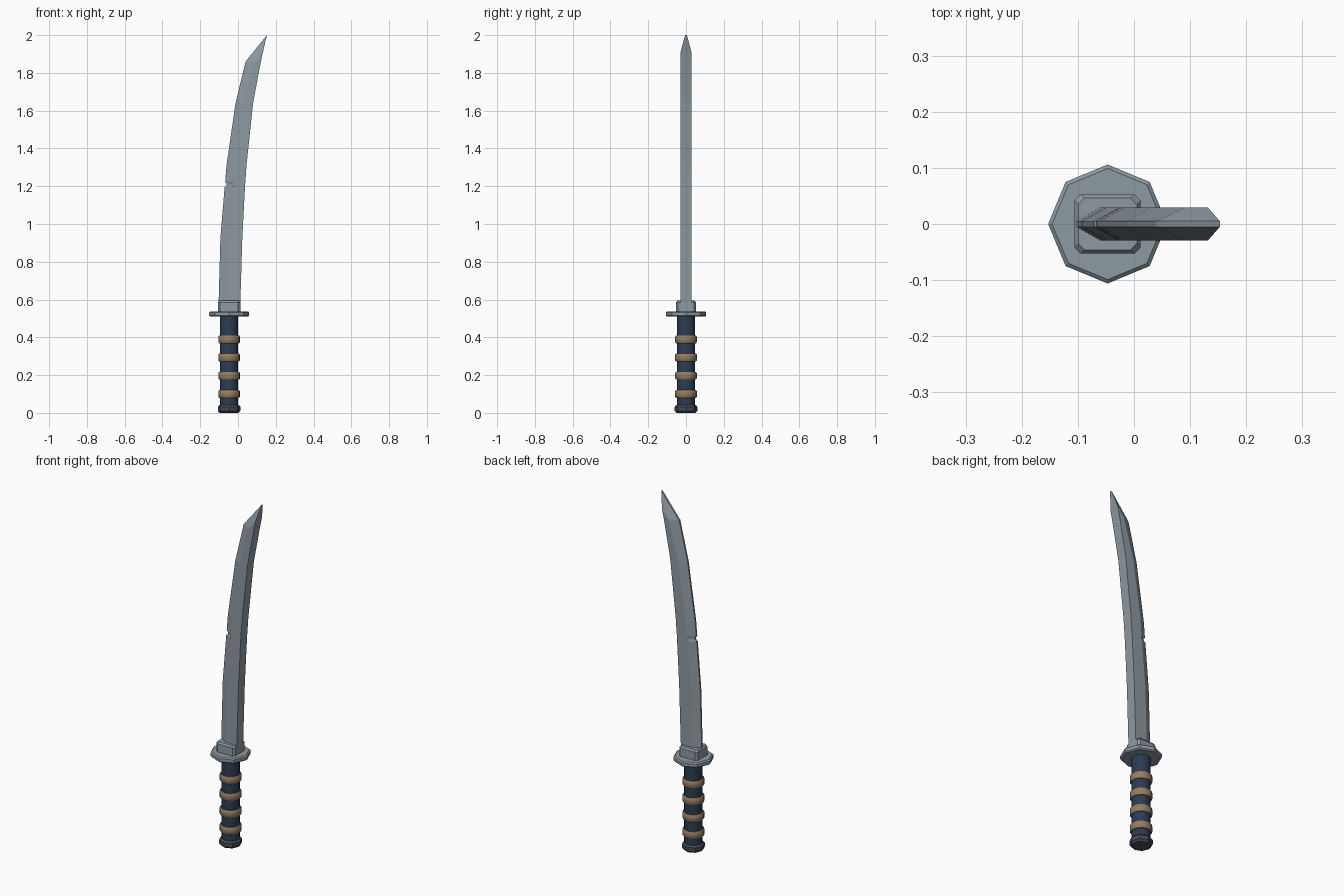
import bpy, bmesh, math

if "Cube" in bpy.data.objects:
    bpy.data.objects.remove(bpy.data.objects["Cube"])

CX = -0.047  # handle axis


def material(name, rgb):
    m = bpy.data.materials.new(name)
    m.diffuse_color = (*rgb, 1)
    m.use_nodes = True
    m.node_tree.nodes["Principled BSDF"].inputs["Base Color"].default_value = m.diffuse_color
    return m


STEEL = material("blue_grey_steel", (0.27, 0.32, 0.36))
NAVY = material("navy_grip", (0.026, 0.045, 0.085))
TAN = material("tan_cord", (0.30, 0.205, 0.12))
DARK = material("dark_iron", (0.06, 0.072, 0.088))


def finish(name, bm, mat, smooth=None):
    bmesh.ops.recalc_face_normals(bm, faces=bm.faces)
    me = bpy.data.meshes.new(name)
    bm.to_mesh(me)
    bm.free()
    me.materials.append(mat)
    ob = bpy.data.objects.new(name, me)
    bpy.context.collection.objects.link(ob)
    if smooth:
        bpy.ops.object.select_all(action='DESELECT')
        ob.select_set(True)
        bpy.context.view_layer.objects.active = ob
        bpy.ops.object.shade_smooth_by_angle(angle=math.radians(smooth))
    return ob


def loft(bm, rings):
    """Skin equal-length rings of points and cap both ends."""
    vs = [[bm.verts.new(p) for p in r] for r in rings]
    n = len(vs[0])
    for a, b in zip(vs, vs[1:]):
        for i in range(n):
            j = (i + 1) % n
            bm.faces.new((a[i], a[j], b[j], b[i]))
    bm.faces.new(vs[0][::-1])
    bm.faces.new(vs[-1])


def turned(name, profile, sides, mat, smooth=None):
    """Turned part from (radius, z) pairs around the handle axis."""
    bm = bmesh.new()
    loft(bm, [[(CX + r * math.cos(math.tau * i / sides),
                r * math.sin(math.tau * i / sides), z)
               for i in range(sides)] for r, z in profile])
    return finish(name, bm, mat, smooth)


# Handle
turned("pommel", [(0.050, 0), (0.060, 0.010), (0.060, 0.032), (0.051, 0.042)], 8, DARK)
turned("grip", [(0.048, 0.03), (0.048, 0.515)], 20, NAVY, 40)
for k in range(4):
    z = 0.10 + 0.0965 * k
    turned(f"grip_band_{k + 1}",
           [(0.045, z - 0.021), (0.052, z - 0.021), (0.057, z - 0.015),
            (0.057, z + 0.015), (0.052, z + 0.021), (0.045, z + 0.021)], 20, TAN, 40)

# Octagonal guard
turned("guard", [(0.099, 0.509), (0.106, 0.515), (0.106, 0.532), (0.099, 0.538)], 8, STEEL)


# Blade collar with chamfered corners
def collar_ring(hx, hy, z, c=0.011):
    q = [(hx, hy - c), (hx - c, hy), (c - hx, hy), (-hx, hy - c),
         (-hx, c - hy), (c - hx, -hy), (hx - c, -hy), (hx, c - hy)]
    return [(CX + x, y, z) for x, y in q]


bm = bmesh.new()
loft(bm, [collar_ring(0.059, 0.053, 0.53), collar_ring(0.059, 0.053, 0.585),
          collar_ring(0.052, 0.046, 0.595)])
finish("blade_collar", bm, STEEL)

# Curved blade: z, cutting edge x, bevel ridge x, spine x (with a small edge nick)
stations = [
    (0.54, -0.104, -0.062, 0.011),
    (0.93, -0.093, -0.050, 0.023),
    (1.195, -0.071, -0.027, 0.037),
    (1.203, -0.060, -0.026, 0.0375),
    (1.215, -0.060, -0.025, 0.038),
    (1.222, -0.068, -0.024, 0.039),
    (1.31, -0.061, -0.018, 0.045),
    (1.64, -0.013, 0.030, 0.080),
    (1.86, 0.040, 0.092, 0.121),
]
E, T = 0.005, 0.029
rings = [[(e, -E, z), (r, -T, z), (s, -T, z), (s, T, z), (r, T, z), (e, E, z)]
         for z, e, r, s in stations]
tip = (0.132, 1.91)
rings.append([(0.153, -E, 2.0)] + [(tip[0], y, tip[1]) for y in (-T, -T, T, T)]
             + [(0.153, E, 2.0)])
bm = bmesh.new()
loft(bm, rings)
bmesh.ops.remove_doubles(bm, verts=bm.verts, dist=0.0005)
finish("blade", bm, STEEL)
